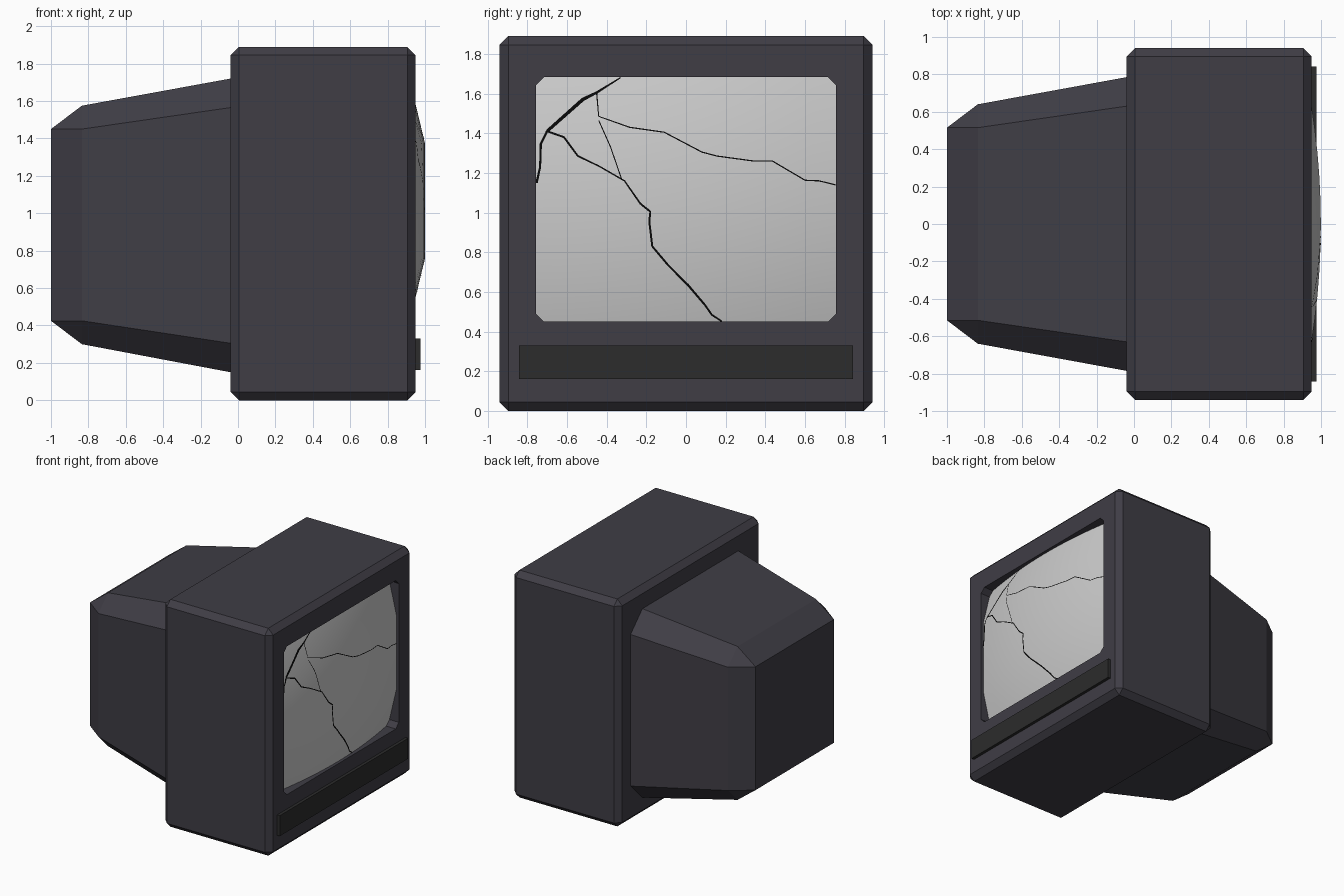
import bpy, bmesh
from mathutils import Vector

if "Cube" in bpy.data.objects:
    bpy.data.objects.remove(bpy.data.objects["Cube"])


def material(name, r, g, b):
    m = bpy.data.materials.new(name)
    m.diffuse_color = (r, g, b, 1)
    m.use_nodes = True
    m.node_tree.nodes["Principled BSDF"].inputs["Base Color"].default_value = m.diffuse_color
    return m


CASE = material("dark_plastic", 0.05, 0.047, 0.06)
PANEL = material("black_plastic", 0.025, 0.025, 0.025)
BLACK = material("crack_black", 0.002, 0.002, 0.002)


def finish(bm, name, mat=None, smooth=False):
    me = bpy.data.meshes.new(name)
    bm.to_mesh(me)
    bm.free()
    ob = bpy.data.objects.new(name, me)
    bpy.context.collection.objects.link(ob)
    if mat:
        me.materials.append(mat)
    for p in me.polygons:
        p.use_smooth = smooth
    return ob


def loft(name, rings, mat, cap_end):
    """Skin cut-corner rectangles given as (x, half_y, z0, z1, corner_y, corner_z)."""
    bm = bmesh.new()
    loops = []
    for x, h, z0, z1, c, d in rings:
        pts = [(h, z0 + d), (h, z1 - d), (h - c, z1), (c - h, z1),
               (-h, z1 - d), (-h, z0 + d), (c - h, z0), (h - c, z0)]
        loops.append([bm.verts.new((x, y, z)) for y, z in pts])
    for a, b in zip(loops, loops[1:]):
        for i in range(8):
            j = (i + 1) % 8
            bm.faces.new((a[i], a[j], b[j], b[i]))
    bm.faces.new(loops[0])
    if cap_end:
        bm.faces.new(loops[-1])
    bmesh.ops.remove_doubles(bm, verts=bm.verts, dist=1e-4)
    bmesh.ops.recalc_face_normals(bm, faces=bm.faces)
    return finish(bm, name, mat)


# Front case: bevelled box with a cut-corner screen opening
B = 0.045
loft("front_case", [
    (-0.04, 0.94 - B, B, 1.89 - B, 0, 0),
    (-0.04 + B, 0.94, 0, 1.89, B, B),
    (0.95 - B, 0.94, 0, 1.89, B, B),
    (0.95, 0.94 - B, B, 1.89 - B, 0, 0),
    (0.95, 0.755, 0.45, 1.683, 0.04, 0.04),
    (0.85, 0.755, 0.45, 1.683, 0.04, 0.04),
], CASE, False)

# Tapered tube housing at the back
loft("rear_housing", [
    (-1.0, 0.515, 0.425, 1.45, 0, 0),
    (-0.835, 0.64, 0.30, 1.575, 0.125, 0.125),
    (-0.04, 0.785, 0.15, 1.72, 0.155, 0.155),
], CASE, True)

# Control strip under the screen
bm = bmesh.new()
bmesh.ops.create_cube(bm, size=1)
for v in bm.verts:
    v.co = Vector((0.96 + v.co.x * 0.03, v.co.y * 1.685, 0.246 + v.co.z * 0.17))
finish(bm, "control_strip", PANEL)

# Bulging glass
MID = 1.0665


def glass_x(y, z):
    return 0.999 - 0.125 * y * y - 0.24 * max(0, abs(z - MID) - 0.31)


bm = bmesh.new()
COLS = 12
grid = []
for dz in (-0.6165, -0.31, 0.31, 0.6165):
    row = []
    for i in range(COLS + 1):
        y = -0.755 + 1.51 * i / COLS
        row.append(bm.verts.new((glass_x(y, MID + dz), y, MID + dz)))
    grid.append(row)
for a, b in zip(grid, grid[1:]):
    for i in range(COLS):
        bm.faces.new((a[i], a[i + 1], b[i + 1], b[i]))
finish(bm, "screen_glass", None, True)


# Cracks: thin ribbons (y, z, width) that follow the glass
def crack(name, pts):
    fine = []
    for a, b in zip(pts, pts[1:]):
        fine += [Vector(a).lerp(Vector(b), k / 4) for k in range(4)]
    fine.append(Vector(pts[-1]))
    bm = bmesh.new()
    prev = None
    for i, p in enumerate(fine):
        t = fine[min(i + 1, len(fine) - 1)] - fine[max(i - 1, 0)]
        n = Vector((-t.y, t.x)).normalized() * p.z / 2
        pair = []
        for s in (1, -1):
            y, z = p.x + s * n.x, p.y + s * n.y
            pair.append(bm.verts.new((glass_x(y, z) + 0.002, y, z)))
        if prev:
            bm.faces.new((prev[0], prev[1], pair[1], pair[0]))
        prev = pair
    finish(bm, name, BLACK)


crack("crack_corner", [(-0.33, 1.68, 0.006), (-0.45, 1.605, 0.012),
                       (-0.52, 1.57, 0.018), (-0.70, 1.41, 0.016)])
crack("crack_edge", [(-0.70, 1.41, 0.012), (-0.732, 1.345, 0.012),
                     (-0.735, 1.23, 0.010), (-0.753, 1.15, 0.012)])
crack("crack_long", [(-0.70, 1.41, 0.010), (-0.615, 1.38, 0.010), (-0.545, 1.285, 0.009),
                     (-0.44, 1.235, 0.007), (-0.31, 1.16, 0.007), (-0.23, 1.045, 0.009),
                     (-0.18, 1.005, 0.010), (-0.185, 0.955, 0.010), (-0.17, 0.83, 0.010),
                     (-0.09, 0.735, 0.010), (0.01, 0.635, 0.011), (0.095, 0.535, 0.010),
                     (0.13, 0.485, 0.009), (0.18, 0.452, 0.008)])
crack("crack_across", [(-0.45, 1.60, 0.006), (-0.44, 1.485, 0.005), (-0.285, 1.43, 0.006),
                       (-0.11, 1.405, 0.006), (0.08, 1.305, 0.006), (0.155, 1.285, 0.006),
                       (0.34, 1.26, 0.006), (0.435, 1.26, 0.006), (0.60, 1.163, 0.006),
                       (0.67, 1.16, 0.006), (0.753, 1.14, 0.006)])
crack("crack_link", [(-0.44, 1.465, 0.005), (-0.38, 1.33, 0.005), (-0.325, 1.17, 0.005)])
